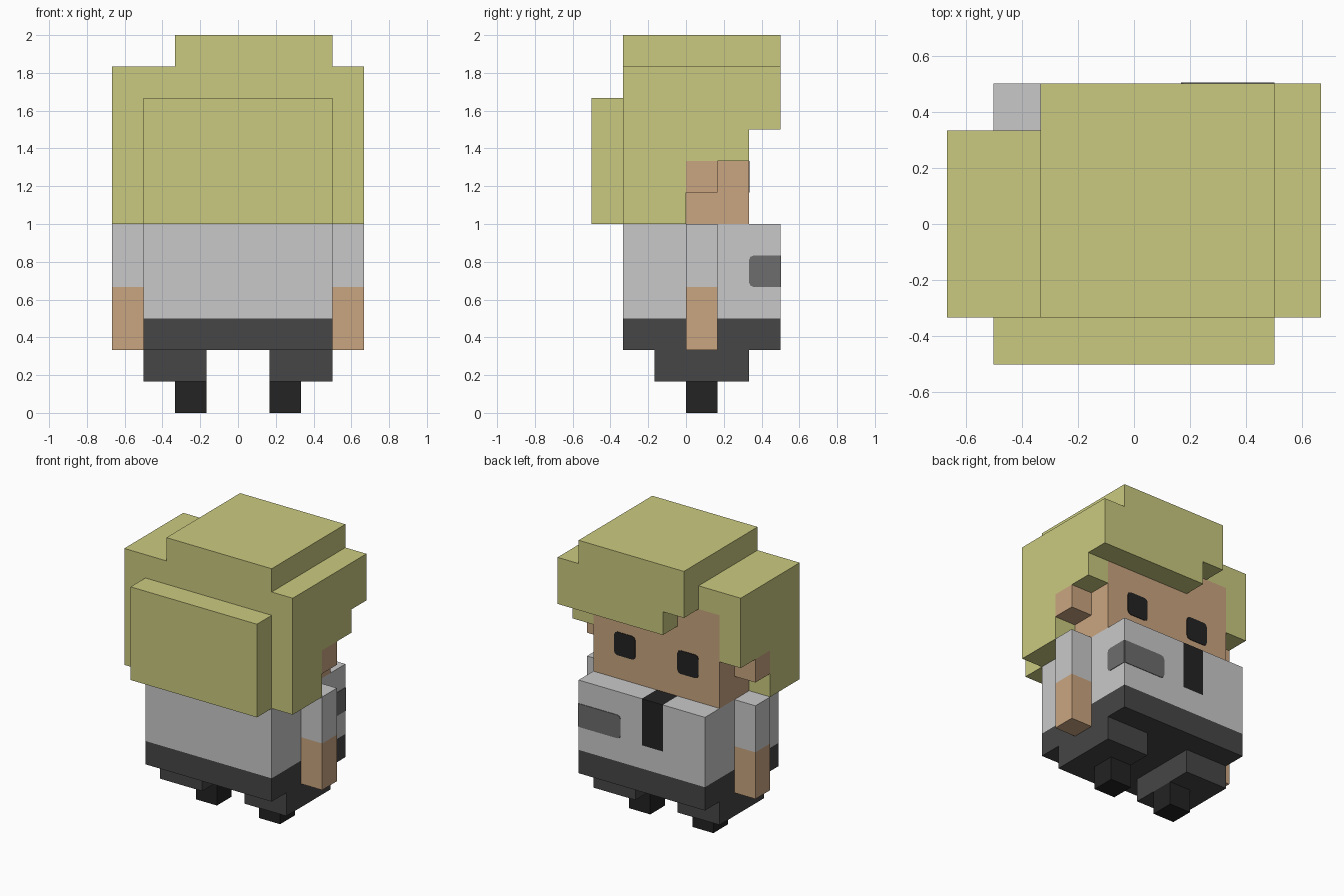
import bpy
import bmesh
import math
from mathutils import Vector

if "Cube" in bpy.data.objects:
    bpy.data.objects.remove(bpy.data.objects["Cube"])

U = 1 / 6        # size of one grid block
THIN = 0.004     # thickness of painted plates


def material(name, *srgb):
    rgba = [(c / 255 / 12.92) if c < 11 else ((c / 255 + 0.055) / 1.055) ** 2.4 for c in srgb] + [1]
    mat = bpy.data.materials.new(name)
    mat.use_nodes = True
    mat.diffuse_color = rgba
    bsdf = mat.node_tree.nodes["Principled BSDF"]
    bsdf.inputs["Base Color"].default_value = rgba
    bsdf.inputs["Roughness"].default_value = 0.9
    return mat


HAIR = material("straw hair", 202, 202, 128)
SKIN = material("tan skin", 202, 165, 128)
SHIRT = material("light grey shirt", 201, 201, 201)
TROUSER = material("dark grey trousers", 70, 70, 70)
BLACK = material("soft black", 35, 35, 35)
BADGE = material("mid grey badge", 109, 109, 109)


def finish(name, bm, mats):
    mesh = bpy.data.meshes.new(name)
    bm.to_mesh(mesh)
    bm.free()
    for mat in mats:
        mesh.materials.append(mat)
    obj = bpy.data.objects.new(name, mesh)
    bpy.context.scene.collection.objects.link(obj)
    return obj


def blocks(name, boxes, mats, rule=None):
    """Outer shell of a union of block-grid boxes, given as (x0, x1, y0, y1, z0, z1)."""
    cells = {(x, y, z) for x0, x1, y0, y1, z0, z1 in boxes
             for x in range(x0, x1) for y in range(y0, y1) for z in range(z0, z1)}
    bm = bmesh.new()
    for cell in sorted(cells):
        for axis in range(3):
            for sign in (-1, 1):
                step = [0, 0, 0]
                step[axis] = sign
                if tuple(c + s for c, s in zip(cell, step)) in cells:
                    continue
                normal = Vector(step)
                a = Vector([float(i == (axis + 1) % 3) for i in range(3)])
                b = normal.cross(a)
                centre = Vector(cell) + Vector((0.5, 0.5, 0.5))
                quad = [bm.verts.new((centre + (normal + a * s + b * t) / 2) * U)
                        for s, t in ((-1, -1), (1, -1), (1, 1), (-1, 1))]
                face = bm.faces.new(quad)
                if rule:
                    face.material_index = rule(centre, normal)
    bmesh.ops.remove_doubles(bm, verts=bm.verts, dist=U / 100)
    bmesh.ops.dissolve_limit(bm, angle_limit=math.radians(1), verts=bm.verts,
                             edges=bm.edges, delimit={'MATERIAL'})
    return finish(name, bm, mats)


def plate(name, box, axis, mat, rounded):
    """Thin plate on the positive side of an axis; rounded(point) picks its soft corners."""
    lo, hi = Vector(box[::2]) * U, Vector(box[1::2]) * U
    hi[axis] = lo[axis] + THIN
    bm = bmesh.new()
    bmesh.ops.create_cube(bm, size=1)
    for v in bm.verts:
        v.co = (lo + hi) / 2 + v.co * (hi - lo)
    corners = []
    for e in bm.edges:
        d = e.verts[1].co - e.verts[0].co
        if abs(d[axis]) > THIN / 2 and d.length < 2 * THIN and rounded(e.verts[0].co / U):
            corners.append(e)
    bmesh.ops.bevel(bm, geom=corners, offset=0.025, segments=2, profile=0.5, affect='EDGES')
    return finish(name, bm, [mat])


def torso_colour(p, n):
    if p.z < 3:
        return 1
    on_tie = -1 < p.x < 0 and p.y > 2 and p.z > 4
    return 2 if on_tie and (n.y > 0 or n.z > 0) else 0


# Torso with trousers and tie
blocks("torso", [(-3, 3, -2, 3, 2, 6)], [SHIRT, TROUSER, BLACK], torso_colour)

# Head
blocks("head", [(-3, 3, -2, 2, 6, 10)], [SKIN])

# Paired limbs, feet and ears
for side, sign in (("left", 1), ("right", -1)):
    def span(a, b):
        return (a, b) if sign > 0 else (-b, -a)

    blocks(side + "_leg", [(*span(1, 3), -1, 2, 1, 2)], [TROUSER])
    blocks(side + "_foot", [(*span(1, 2), 0, 1, 0, 1)], [BLACK])
    blocks(side + "_arm", [(*span(3, 4), 0, 1, 2, 6)], [SHIRT, SKIN],
           lambda p, n: int(p.z < 4))
    blocks(side + "_ear", [(*span(3, 4), 0, 1, 7, 8)], [SKIN])
    plate(side + "_eye", (*span(1, 2), 2, 2, 7, 8), 1, BLACK, lambda p: True)

# Hair: crown, cap, fringe, rear slab and side locks
hair = [(-2, 3, -2, 3, 10, 12), (-4, 4, -2, 2, 10, 11),
        (-1, 4, 2, 3, 9, 11), (-3, 3, -3, -2, 6, 10)]
for x in (-4, 3):
    hair += [(x, x + 1, -2, 0, 6, 10), (x, x + 1, 0, 2, 8, 10)]
blocks("hair", hair, [HAIR])

# Badge wrapped around one corner of the shirt
plate("badge_front", (1, 3, 3, 3, 4, 5), 1, BADGE, lambda p: p.x < 2)
plate("badge_side", (3, 3, 2, 3, 4, 5), 0, BADGE, lambda p: p.y < 2.5)
